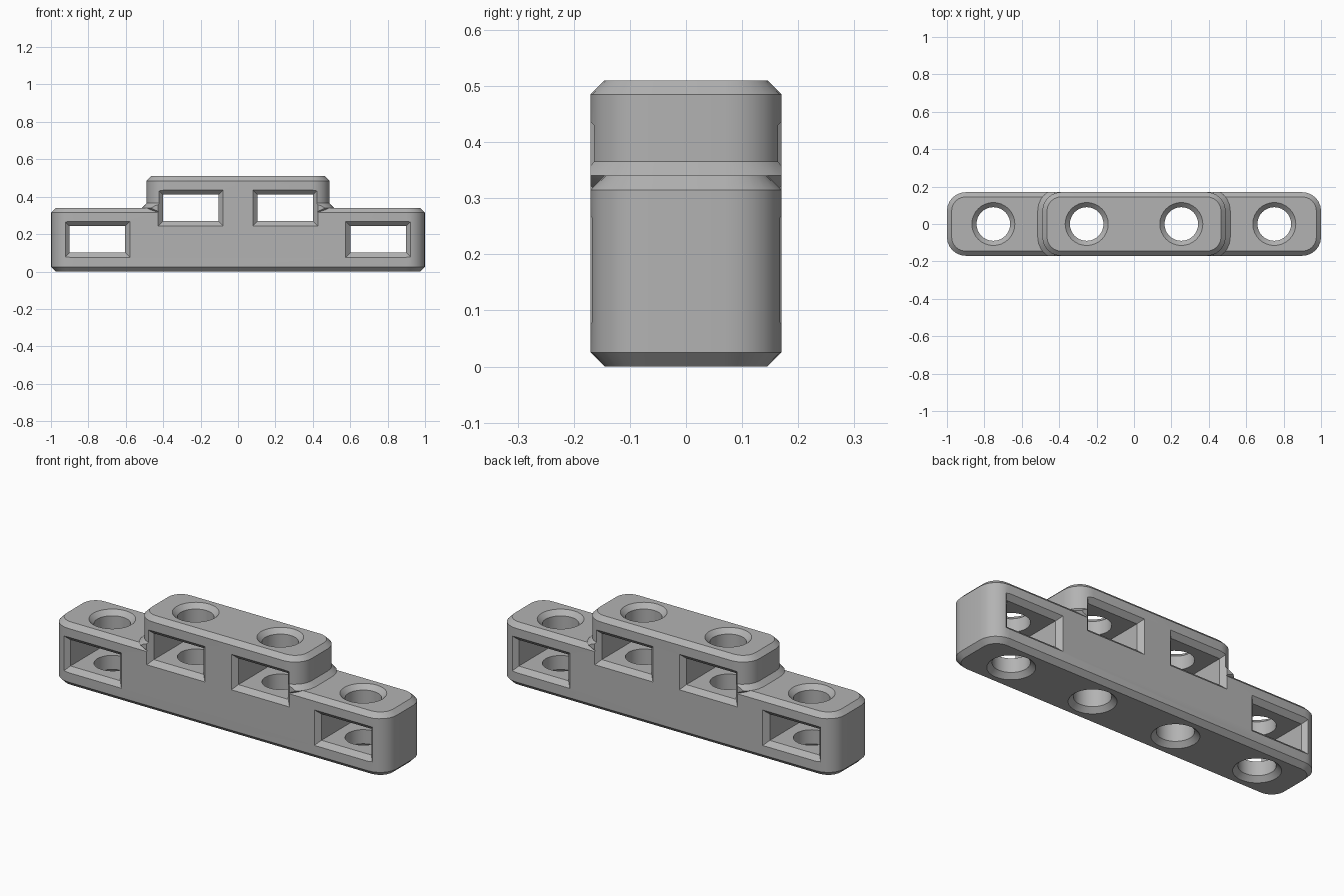
import bpy, bmesh
from math import pi, sin, cos, radians
from mathutils import Matrix

old = bpy.data.objects.get("Cube")
if old:
    bpy.data.objects.remove(old, do_unlink=True)

C = 0.025            # chamfer used on every edge
HY = 0.17            # half depth
R = 0.1              # corner radius
LOW, HIGH = 0.34, 0.51
STEP = 0.49          # half length of the raised block

grey = bpy.data.materials.new("light grey")
grey.use_nodes = True
colour = (0.45, 0.45, 0.45, 1)
grey.diffuse_color = colour
grey.node_tree.nodes["Principled BSDF"].inputs["Base Color"].default_value = colour


def loft(name, sections, segs=6, matrix=Matrix()):
    """Closed solid through rounded rectangles given as (height, half x, half y, radius)."""
    bm = bmesh.new()
    rings = []
    for z, hx, hy, r in sections:
        ring = []
        for q, (sx, sy) in enumerate(((1, 1), (-1, 1), (-1, -1), (1, -1))):
            for k in range(segs + 1):
                a = (q + k / max(segs, 1)) * pi / 2
                ring.append(bm.verts.new((sx * (hx - r) + r * cos(a),
                                          sy * (hy - r) + r * sin(a), z)))
        rings.append(ring)
    n = len(rings[0])
    for a, b in zip(rings, rings[1:]):
        for i in range(n):
            j = (i + 1) % n
            bm.faces.new((a[i], a[j], b[j], b[i]))
    bm.faces.new(rings[0][::-1])
    bm.faces.new(rings[-1])
    bmesh.ops.remove_doubles(bm, verts=bm.verts, dist=1e-5)
    bm.transform(matrix)
    bmesh.ops.recalc_face_normals(bm, faces=bm.faces)
    mesh = bpy.data.meshes.new(name)
    bm.to_mesh(mesh)
    bm.free()
    mesh.materials.append(grey)
    ob = bpy.data.objects.new(name, mesh)
    bpy.context.collection.objects.link(ob)
    return ob


def combine(target, tool, operation):
    """Apply a boolean and discard the tool."""
    tool.hide_render = True
    mod = target.modifiers.new(operation, 'BOOLEAN')
    mod.operation, mod.solver, mod.object = operation, 'EXACT', tool
    bpy.context.view_layer.objects.active = target
    bpy.ops.object.modifier_apply(modifier=mod.name)
    bpy.data.objects.remove(tool, do_unlink=True)


# Long base bar, chamfered top and bottom
body = loft("stepped_bar", [(0, 1 - C, HY - C, R - C), (C, 1, HY, R),
                            (LOW - C, 1, HY, R), (LOW, 1 - C, HY - C, R - C)])

# Raised block
block = loft("raised_block", [(0.1, STEP, HY, R), (HIGH - C, STEP, HY, R),
                              (HIGH, STEP - C, HY - C, R - C)])

# Flared foot where the block meets the bar, trimmed flush with the long sides
foot = loft("flared_foot", [(LOW - C, STEP, HY, R), (LOW, STEP + C, HY + C, R + C),
                            (LOW + C, STEP, HY, R)])
trim = loft("trim", [(0, 1, HY, 0), (1, 1, HY, 0)], segs=0)
combine(foot, trim, 'INTERSECT')
combine(body, block, 'UNION')
combine(body, foot, 'UNION')

# Countersunk round holes and chamfered windows
E = 0.01             # cutter overshoot
for x, top, mid in ((-0.752, LOW, 0.172), (-0.253, HIGH, 0.34),
                    (0.253, HIGH, 0.34), (0.75, LOW, 0.172)):
    r = 0.09
    hole = loft("hole_cutter", [(z, s, s, s) for z, s in (
        (-E, r + C + E), (C, r), (top - C, r), (top + E, r + C + E))],
        segs=8, matrix=Matrix.Translation((x, 0, 0)))
    combine(body, hole, 'DIFFERENCE')
    w, h = 0.149, 0.071
    window = loft("window_cutter", [(y, w + g, h + g, 0) for y, g in (
        (-HY - E, C + E), (C - HY, 0), (HY - C, 0), (HY + E, C + E))], segs=0,
        matrix=Matrix.Translation((x, 0, mid)) @ Matrix.Rotation(pi / 2, 4, 'X'))
    combine(body, window, 'DIFFERENCE')

# Smooth rounded walls with crisp chamfers
bpy.ops.object.select_all(action='DESELECT')
body.select_set(True)
bpy.context.view_layer.objects.active = body
bpy.ops.object.shade_smooth_by_angle(angle=radians(30))
